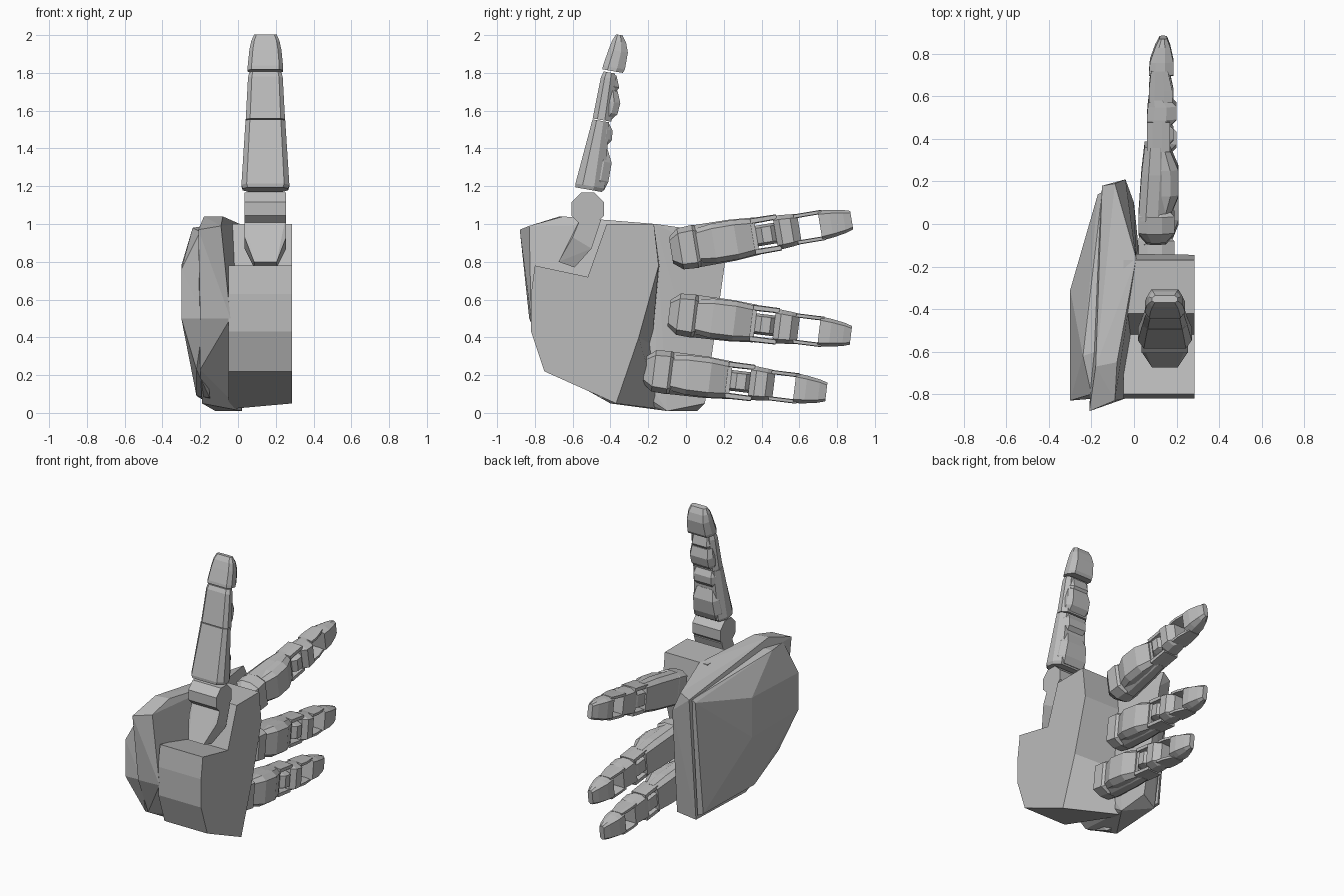
import bpy, bmesh
from math import radians, sin, cos, pi
from mathutils import Vector

cube = bpy.data.objects.get("Cube")
if cube:
    bpy.data.objects.remove(cube, do_unlink=True)

# Single grey finish
grey = bpy.data.materials.new("plain_grey")
grey.use_nodes = True
colour = (.5, .5, .5, 1)
grey.diffuse_color = colour
for node in grey.node_tree.nodes:
    if node.type == 'BSDF_PRINCIPLED':
        node.inputs["Base Color"].default_value = colour


def finish(name, bm):
    bmesh.ops.recalc_face_normals(bm, faces=bm.faces)
    mesh = bpy.data.meshes.new(name)
    bm.to_mesh(mesh)
    bm.free()
    mesh.materials.append(grey)
    obj = bpy.data.objects.new(name, mesh)
    bpy.context.collection.objects.link(obj)
    return obj


def hull(name, points):
    """Convex faceted solid around a few corner points."""
    bm = bmesh.new()
    for point in points:
        bm.verts.new(point)
    result = bmesh.ops.convex_hull(bm, input=bm.verts)
    loose = {v for v in result["geom_interior"] if isinstance(v, bmesh.types.BMVert)}
    bmesh.ops.delete(bm, geom=list(loose), context='VERTS')
    bmesh.ops.dissolve_limit(bm, angle_limit=radians(2), verts=bm.verts, edges=bm.edges)
    return finish(name, bm)


def loft(name, rings):
    """Closed solid through rings with equal point counts."""
    bm = bmesh.new()
    loops = [[bm.verts.new(p) for p in ring] for ring in rings]
    for a, b in zip(loops, loops[1:]):
        for i in range(len(a)):
            j = (i + 1) % len(a)
            bm.faces.new((a[i], a[j], b[j], b[i]))
    bm.faces.new(loops[0])
    bm.faces.new(loops[-1])
    return finish(name, bm)


class Frame:
    """Digit axes: along the digit, across it, and toward its pad."""
    def __init__(self, origin, along, pad):
        self.origin, self.along, self.pad = Vector(origin), Vector(along), Vector(pad)
        self.across = self.pad.cross(self.along)

    def at(self, u, v, w):
        return self.origin + self.along * u + self.across * v + self.pad * w


def segment(name, frame, rings, shift=0):
    """Chamfered digit block; each ring is (along, half width, back, front)."""
    sections = []
    for u, half, back, front in rings:
        depth = front - back
        side = [(.78 * half, back), (half, back + .25 * depth),
                (half, back + .65 * depth), (.75 * half, front)]
        loop = side + [(-v, w) for v, w in reversed(side)]
        sections.append([frame.at(u, v + shift, w) for v, w in loop])
    return loft(name, sections)


def finger(name, y, z, angle):
    a = radians(angle)
    f = Frame((.12, y, z), (0, cos(a), sin(a)), (1, 0, 0))
    # Knuckle and long first block with its raised pad
    segment(name + "_knuckle", f, [(-.03, .07, -.06, .03), (.02, .11, -.1, .07),
                                   (.1, .115, -.1, .07), (.14, .09, -.09, .03)])
    segment(name + "_first_block", f, [(.08, .113, -.1, .04), (.3, .11, -.085, .05),
                                       (.43, .1, -.07, .04)])
    segment(name + "_first_pad", f, [(.1, .09, -.02, .05), (.2, .105, -.02, .09),
                                     (.32, .105, -.02, .088), (.41, .095, -.02, .05)])
    # Hinge core, middle block and middle pad
    segment(name + "_hinge", f, [(.42, .055, -.06, .03), (.46, .055, -.06, .065),
                                 (.51, .055, -.06, .065), (.54, .055, -.05, .03)])
    segment(name + "_middle_block", f, [(.53, .09, -.06, .05), (.56, .09, -.06, .08),
                                        (.62, .085, -.055, .08), (.66, .08, -.05, .04)])
    # Side rails that bridge both joints
    for side in (-1, 1):
        segment(name + "_lower_rail", f, [(.41, .016, -.06, .05), (.55, .014, -.06, .05)], side * .083)
        segment(name + "_upper_rail", f, [(.64, .011, -.05, .06), (.7, .011, -.05, .06),
                                          (.79, .011, -.04, .04)], side * .07)
    # Fingertip
    segment(name + "_tip", f, [(.77, .08, -.05, .065), (.83, .074, -.045, .065),
                               (.9, .062, -.02, .05), (.94, .05, 0, .035)])


finger("upper_finger", -.05, .865, 9.5)
finger("middle_finger", -.06, .525, -7)
finger("lower_finger", -.19, .225, -7)

# Thumb blocks and pads
lean = radians(10)
t = Frame((.145, -.505, 1.18), (0, sin(lean), cos(lean)), (0, cos(lean), -sin(lean)))
segment("thumb_first_block", t, [(0, .12, -.08, .06), (.02, .127, -.085, .07),
                                 (.37, .105, -.055, .035)])
segment("thumb_first_pad", t, [(.01, .1, -.03, .07), (.06, .11, -.03, .085),
                               (.16, .1, -.03, .085), (.23, .08, -.03, .05)])
segment("thumb_first_joint", t, [(.24, .08, -.03, .04), (.28, .09, -.03, .065),
                                 (.33, .09, -.03, .06), (.37, .08, -.03, .03)])
segment("thumb_middle_block", t, [(.375, .104, -.055, .045), (.6, .092, -.05, .03),
                                  (.63, .085, -.04, .02)])
segment("thumb_middle_pad", t, [(.38, .085, -.02, .04), (.42, .09, -.02, .07),
                                (.48, .09, -.02, .075), (.54, .08, -.02, .05)])
segment("thumb_middle_joint", t, [(.53, .07, -.02, .04), (.56, .075, -.02, .055),
                                  (.62, .07, -.02, .03)])
segment("thumb_tip", t, [(.64, .094, -.05, .06), (.66, .094, -.05, .068),
                         (.75, .085, -.035, .068), (.8, .075, -.025, .05), (.835, .06, -.01, .025)])

# Thumb pivot and tapered stem
loft("thumb_pivot", [[(x, -.52 + .093 * cos(pi * (i + .5) / 4), 1.08 + .093 * sin(pi * (i + .5) / 4))
                      for i in range(8)] for x in (.035, .255)])
hull("thumb_stem", [(x, y, z) for near, y, z in
                    ((.11, -.55, 1.05), (.11, -.45, 1.02), (.11, -.6, .93), (.11, -.5, .87),
                     (.06, -.675, .8), (.06, -.59, .77))
     for x in (.145 - near, .145 + near)])

# Palm with a notch for the thumb
palm_face = [(-.8, .78), (-.52, .72), (-.42, 1), (-.17, 1), (-.145, .78), (-.25, .4),
             (-.37, .05), (-.75, .22), (-.82, .43), (-.82, .63)]
palm_root = palm_face[:]
palm_root[4:7] = [(-.14, .78), (-.18, .36), (-.14, .02)]
loft("palm", [[(.285, y, z) for y, z in palm_face], [(-.05, y, z) for y, z in palm_root]])

# Hand core between palm and outer plate
hull("hand_core", [(-.21, -.88, .97), (-.09, -.83, .99), (-.18, -.67, 1.04), (-.08, -.65, 1.04),
                   (-.08, -.5, 1.02), (.01, -.16, 1), (-.04, .21, .82), (-.09, .19, .95),
                   (-.15, .18, .91), (-.2, -.83, .5), (-.09, -.82, .79), (-.04, -.82, .5),
                   (-.2, -.72, .23), (-.19, -.4, .05), (-.12, .06, .01), (0, .1, .05),
                   (.02, -.1, .01), (.02, -.16, .1)])

# Bent armour plate on the back of the hand
hull("back_plate", [(-.3, -.83, .76), (-.3, -.83, .5), (-.3, -.31, .78), (-.3, -.31, .5),
                    (-.24, -.62, .98), (-.2, -.8, .96), (-.22, -.72, .23), (-.22, -.45, .09),
                    (-.17, .14, .88), (-.17, .05, .06), (-.15, .15, .9), (-.14, .07, .05),
                    (-.18, -.6, .99), (-.15, -.45, .08), (-.18, -.82, .5)])
